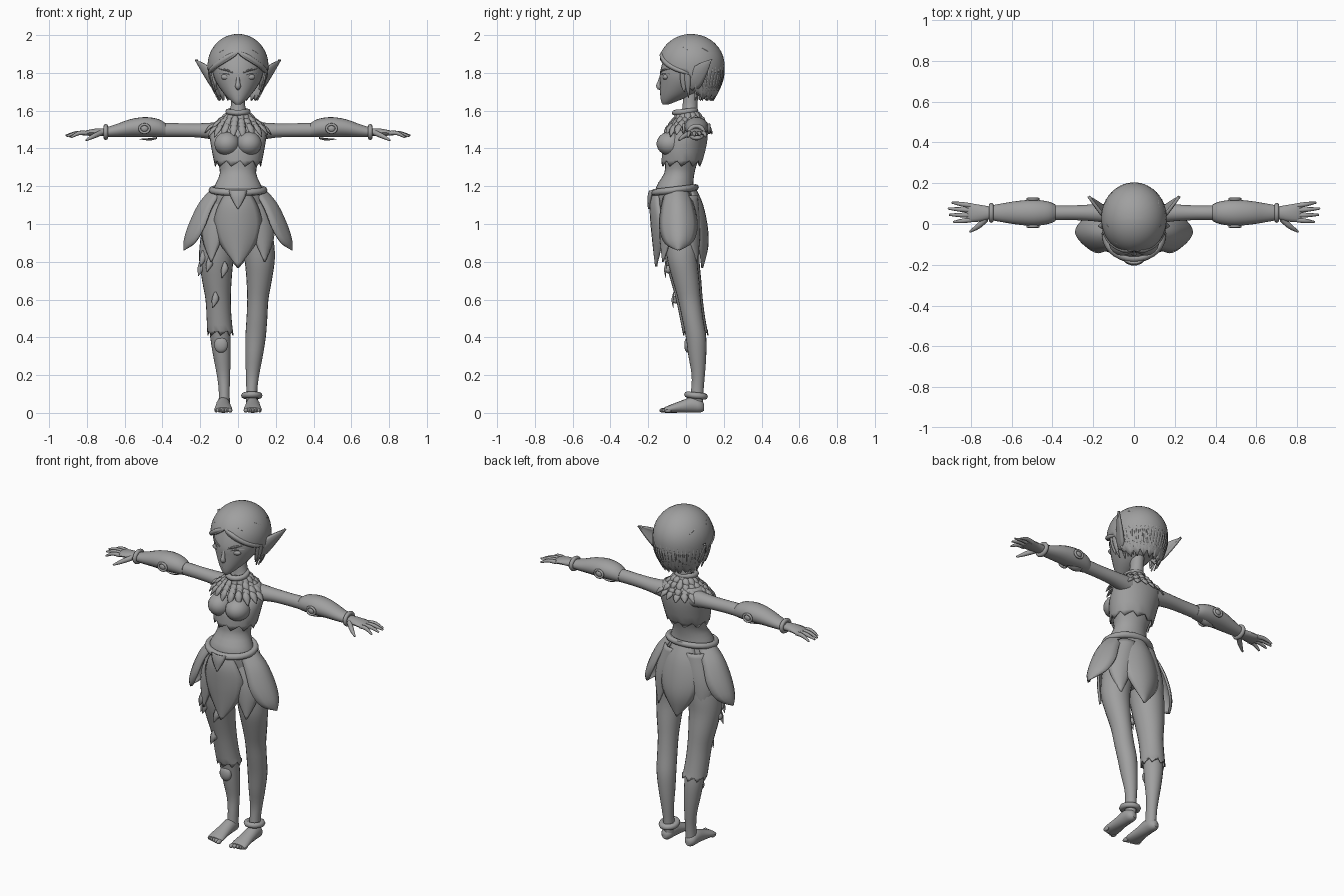
import bpy, bmesh, math, random
from mathutils import Vector, Matrix

if "Cube" in bpy.data.objects:
    bpy.data.objects.remove(bpy.data.objects["Cube"])

random.seed(4)
grey = bpy.data.materials.new("plain_grey")
grey.diffuse_color = (0.35, 0.35, 0.35, 1)
grey.use_nodes = True
grey.node_tree.nodes["Principled BSDF"].inputs["Base Color"].default_value = grey.diffuse_color


def finish(name, bm, thick=0.0, angle=50):
    """Turn a bmesh into a named, smooth object."""
    bmesh.ops.remove_doubles(bm, verts=bm.verts, dist=0.0002)
    bmesh.ops.recalc_face_normals(bm, faces=bm.faces)
    me = bpy.data.meshes.new(name)
    bm.to_mesh(me)
    bm.free()
    ob = bpy.data.objects.new(name, me)
    bpy.context.collection.objects.link(ob)
    me.materials.append(grey)
    bpy.context.view_layer.objects.active = ob
    ob.select_set(True)
    bpy.ops.object.shade_smooth_by_angle(angle=math.radians(angle))
    ob.select_set(False)
    if thick:
        mod = ob.modifiers.new("thickness", 'SOLIDIFY')
        mod.thickness, mod.offset = thick, 0
    return ob


def smooth(rows, n=3):
    """Catmull-Rom interpolation of tuples."""
    out = []
    for i in range(len(rows) - 1):
        a, b, c, d = rows[max(i - 1, 0)], rows[i], rows[i + 1], rows[min(i + 2, len(rows) - 1)]
        for k in range(n):
            t = k / n
            out.append(tuple(q + 0.5 * t * (r - p + t * (2 * p - 5 * q + 4 * r - s + t * (3 * (q - r) + s - p)))
                             for p, q, r, s in zip(a, b, c, d)))
    return out + [rows[-1]]


def skin(bm, rings, closed=True, cap=True):
    vs = [[bm.verts.new(p) for p in r] for r in rings]
    m = len(rings[0])
    for r, s in zip(vs, vs[1:]):
        for i in range(m if closed else m - 1):
            j = (i + 1) % m
            bm.faces.new((r[i], r[j], s[j], s[i]))
    if cap:
        bm.faces.new(vs[0])
        bm.faces.new(vs[-1])


def loft(bm, rows, axis='z', seg=20, jag=0.0, cap=True, grow=0.0):
    """Elliptical sections (t, c1, c2, r1, r2) along an axis; jag tears the last ring."""
    rings = []
    rows = smooth(rows)
    for k, (t, c1, c2, r1, r2) in enumerate(rows):
        ring = []
        for i in range(seg):
            a = 2 * math.pi * i / seg
            u, v = c1 + (r1 + grow) * math.cos(a), c2 + (r2 + grow) * math.sin(a)
            w = t + (jag * (i % 3) / 2 if k == len(rows) - 1 else 0)
            ring.append({'z': (u, v, w), 'x': (w, u, v), 'y': (u, w, v)}[axis])
        rings.append(ring)
    skin(bm, rings, cap=cap)


def tube(bm, pts, seg=8):
    """Tapered tube through (x, y, z, r) points."""
    pts = smooth(pts)
    span = Vector(pts[-1][:3]) - Vector(pts[0][:3])
    ref = Vector((0, 0, 0))
    ref[min(range(3), key=lambda i: abs(span[i]))] = 1
    rings = []
    for i, p in enumerate(pts):
        d = Vector(pts[min(i + 1, len(pts) - 1)][:3]) - Vector(pts[max(i - 1, 0)][:3])
        u = d.cross(ref).normalized()
        v = d.cross(u).normalized()
        rings.append([Vector(p[:3]) + p[3] * (u * math.cos(2 * math.pi * k / seg) + v * math.sin(2 * math.pi * k / seg))
                      for k in range(seg)])
    skin(bm, rings)


def petal(bm, rows, across, out, bulge=0.5, cols=6, n=4):
    """Curved leaf through (x, y, z, half width) rows."""
    across, out = Vector(across).normalized(), Vector(out).normalized()
    rings = []
    for x, y, z, w in smooth(rows, n):
        w = max(w, 0.0005)
        rings.append([Vector((x, y, z)) + across * w * u - out * bulge * w * u * u
                      for u in (2 * i / cols - 1 for i in range(cols + 1))])
    skin(bm, rings, closed=False, cap=False)


def ball(bm, c, r, seg=14):
    m = Matrix.Translation(c) @ Matrix.Diagonal((*r, 1))
    bmesh.ops.create_uvsphere(bm, u_segments=seg, v_segments=seg // 2 + 2, radius=1, matrix=m)


def ring(bm, c, r1, r2, tube_r, axis='z', tilt=0.0):
    """Elliptical band around an axis."""
    rings = []
    for i in range(29):
        a = 2 * math.pi * i / 28
        row = []
        for k in range(8):
            b = math.pi * k / 4
            e = tube_r * math.cos(b)
            u, v, w = (r1 + e) * math.cos(a), (r2 + e) * math.sin(a), tube_r * math.sin(b)
            w += tilt * v
            row.append(Vector(c) + Vector({'z': (u, v, w), 'x': (w, u, v), 'y': (u, w, v)}[axis]))
        rings.append(row)
    skin(bm, rings, cap=False)


new = bmesh.new

# Body and neck
body = [(1.72, 0, .03, .038, .04), (1.61, 0, .02, .04, .04), (1.56, 0, .025, .085, .055), (1.50, 0, .03, .135, .075),
        (1.42, 0, .0, .13, .098), (1.34, 0, -.022, .112, .088), (1.27, 0, -.035, .096, .08),
        (1.19, 0, -.06, .128, .1), (1.10, 0, -.045, .15, .108), (1.0, 0, -.03, .15, .1), (.9, 0, -.02, .09, .07)]
bm = new(); loft(bm, body, seg=28); finish("torso", bm)

# Cropped top with a torn hem
bm = new()
loft(bm, [(1.55, 0, .025, .1, .06), (1.50, 0, .03, .14, .075), (1.42, 0, -.005, .134, .105),
          (1.305, 0, -.025, .112, .095)], seg=30, jag=.03, cap=False, grow=.007)
finish("cropped_top", bm, .006)
bm = new()
for s in (-1, 1):
    ball(bm, (s * .058, -.082, 1.425), (.068, .074, .064), 18)
finish("bust", bm)

# Head and face
bm = new()
loft(bm, [(1.632, 0, -.108, .012, .014), (1.65, 0, -.09, .035, .042), (1.69, 0, -.045, .075, .092),
          (1.75, 0, -.005, .116, .133), (1.80, 0, .012, .134, .15), (1.86, 0, .03, .14, .152),
          (1.92, 0, .038, .122, .13), (1.975, 0, .04, .06, .07)], seg=28)
finish("head", bm)
bm = new()
tube(bm, [(0, -.128, 1.79, .008), (0, -.14, 1.75, .011), (0, -.143, 1.727, .015), (0, -.13, 1.715, .008)])
ball(bm, (0, -.125, 1.682), (.022, .012, .006))
ball(bm, (0, -.121, 1.672), (.017, .011, .006))
finish("nose_and_lips", bm)
bm, br = new(), new()
for s in (-1, 1):
    ball(bm, (s * .062, -.107, 1.778), (.03, .017, .016))
    tube(br, [(s * .025, -.136, 1.80, .003), (s * .06, -.126, 1.815, .006), (s * .1, -.088, 1.822, .003)], 6)
    tube(br, [(s * .03, -.128, 1.782, .003), (s * .06, -.121, 1.797, .005), (s * .1, -.084, 1.795, .003)], 6)
finish("eyes", bm); finish("brows_and_lids", br)

# Long pointed ears
bm = new()
for s in (-1, 1):
    petal(bm, [(s * .118, .01, 1.735, .03), (s * .145, .035, 1.765, .05), (s * .185, .085, 1.82, .032),
               (s * .222, .135, 1.87, 0)], (s * .1, .6, -.8), (s * .8, -.5, 0), .35)
finish("ears", bm, .014)


# Hair cap, long at the back and parted at the front
def hair_point(a, z):
    """a = 0 at the front, pi at the back."""
    if z >= 1.84:
        r = math.sqrt(max(0, 1 - ((z - 1.84) / .16) ** 2))
    else:
        r = 1 - .28 * ((1.84 - z) / .17) ** 2
    return Vector((.155 * r * math.sin(a), .028 - .17 * r * math.cos(a), z))


def hair_edge(a):
    f = abs(math.atan2(math.sin(a), math.cos(a)))
    if f < 1.1:
        return 1.905 - .10 * (f / 1.1) ** .8
    return 1.805 - .115 * min(1, max(0, (f - 1.45) / .45))


bm = new()
N = 60
rings = []
for k in range(15):
    row = []
    for i in range(N):
        a = 2 * math.pi * i / N
        e = hair_edge(a) - (.018 * (i % 3) if N * .27 < i < N * .73 else 0)
        row.append(hair_point(a, 2 + (e - 2) * (1 - math.cos(math.pi / 2 * k / 14))))
    rings.append(row)
skin(bm, rings, cap=False)
finish("hair_cap", bm, .012)

# Loose locks, fringe sweeps and crown strands
bm = new()
for i in range(21):
    a = math.pi * (.57 + .86 * i / 20)
    lo = 1.665 + random.uniform(-.01, .03)
    rows = [(*hair_point(a, z), w) for z, w in ((1.88, .004), (1.80, .016), (1.73, .015), (lo, 0))]
    petal(bm, rows, (math.cos(a), math.sin(a), 0), (math.sin(a), -math.cos(a), 0), -.3, 4)
for s in (-1, 1):
    for a, lo in ((1.3, 1.70), (1.45, 1.67), (1.75, 1.655)):
        rows = [(*hair_point(s * a, z), w) for z, w in ((1.84, .006), (1.78, .014), (1.73, .011), (lo, 0))]
        petal(bm, rows, (0, 1, 0), (s, 0, 0), .3, 4)
finish("hair_locks", bm, .008)
bm = new()
for s in (-1, 1):
    tube(bm, [(*hair_point(s * a, z), r) for a, z, r in
              ((.0, 1.91, .006), (.35, 1.885, .014), (.8, 1.842, .014), (1.25, 1.81, .012), (1.7, 1.79, .005))])
    for z0, a0 in ((1.945, .25), (1.96, .9), (1.95, 1.7)):
        tube(bm, [(*hair_point(s * (a0 + .28 * k), z0 - .022 * k), (.001, .006, .006, .001)[k]) for k in range(4)], 6)
finish("hair_sweeps", bm)

# Feather collar in rows with a band at the neck
bm = new()
for k in range(4):
    n = 14 + 2 * k
    for i in range(n):
        a = 2 * math.pi * (i + .5 * (k % 2)) / n
        c, s = math.cos(a), math.sin(a)
        rx, ry, z = .045 + .027 * k, .045 + .017 * k, 1.592 - .022 * k + random.uniform(-.006, .006)
        drop = .045 + .03 * max(0, -s)
        y0 = .01
        petal(bm, [(rx * c, y0 + ry * s, z, .008), ((rx + .03) * c, y0 + (ry + .024) * s, z - drop * .3, .02),
                   ((rx + .05) * c, y0 + (ry + .034) * s, z - drop, 0)], (-s, c, 0), (c, s, 1), .5, 4, 3)
finish("feather_collar", bm, .006)
bm = new(); ring(bm, (0, -.005, 1.595), .052, .055, .015, tilt=.1); finish("neck_band", bm)

# Arms, guards, wrist bands and hands
arm, guard, stud, band, hand = new(), new(), new(), new(), new()
for s in (-1, 1):
    loft(arm, [(s * x, *r) for x, *r in ((.09, .05, 1.49, .05, .05), (.2, .055, 1.495, .041, .038),
               (.3, .055, 1.497, .036, .036), (.42, .055, 1.497, .036, .036), (.71, .055, 1.485, .03, .024))], 'x')
    loft(guard, [(s * x, *r) for x, *r in ((.385, .055, 1.498, .04, .036), (.42, .055, 1.508, .055, .047),
                 (.49, .055, 1.513, .064, .053), (.57, .055, 1.508, .058, .047), (.64, .055, 1.495, .047, .035),
                 (.69, .055, 1.487, .038, .027))], 'x')
    for y in (-.012, .122):
        ring(stud, (s * .495, y, 1.505), .026, .022, .007, 'y')
        ball(stud, (s * .495, y, 1.505), (.02, .009, .016))
    petal(stud, [(s * .43, .055, 1.45, .02), (s * .47, .055, 1.442, .025), (s * .53, .055, 1.45, 0)], (0, 1, 0), (0, 0, -1))
    ring(band, (s * .7, .055, 1.487), .037, .031, .012, 'x')
    loft(hand, [(s * x, *r) for x, *r in ((.69, .055, 1.485, .028, .022), (.75, .053, 1.486, .04, .02),
                (.80, .055, 1.482, .046, .015), (.822, .055, 1.478, .042, .009))], 'x', 14)
    for y0, x1, y1, z1 in ((.09, .893, .105, 1.462), (.067, .912, .076, 1.468), (.043, .906, .045, 1.465), (.02, .885, .01, 1.458)):
        tube(hand, [(s * .80, y0, 1.481, .012), (s * (x1 + .8) / 2, (y0 + y1) / 2, 1.481, .011), (s * x1, y1, z1, .005)])
    tube(hand, [(s * .725, .025, 1.483, .015), (s * .765, -.012, 1.465, .013), (s * .805, -.038, 1.443, .005)])
finish("arms", arm); finish("forearm_guards", guard); finish("guard_studs", stud)
finish("wrist_bands", band); finish("hands", hand)

# Legs, feet and toes
LEG = [(.97, .09, -.025, .09, .09), (.88, .108, -.022, .085, .085), (.80, .115, -.018, .079, .079),
       (.70, .112, 0, .067, .07), (.60, .105, .018, .056, .06), (.50, .10, .035, .055, .056), (.40, .093, .053, .054, .054),
       (.30, .085, .06, .046, .047), (.20, .077, .065, .035, .035), (.12, .073, .06, .029, .033), (.04, .073, .055, .03, .035)]
leg, foot = new(), new()
for s in (-1, 1):
    loft(leg, [(z, s * x, *r) for z, x, *r in LEG])
    fx = s * .078
    loft(foot, [(.096, fx, .03, .014, .018), (.075, fx, .036, .032, .034), (.03, fx, .042, .037, .041),
                (-.03, fx, .032, .041, .031), (-.09, fx, .02, .048, .02), (-.115, fx, .015, .044, .014)], 'y', 16)
    for k in range(5):
        ball(foot, (fx + s * (-.036 + .0185 * k), -.12 + .006 * k, .0135), (.0125 - .001 * k, .022, .0125), 10)
finish("legs", leg); finish("feet", foot)
bm = new(); ring(bm, (.073, .053, .092), .04, .046, .017, tilt=-.1); finish("ankle_band", bm)

# Torn legging with hanging knobs, and a knee wrap
bm = new()
loft(bm, [(z, -x, *r) for z, x, *r in LEG[:6]] + [(.41, -.093, .052, .058, .056)], jag=.028, seg=24, cap=False, grow=.008)
finish("torn_legging", bm, .006)
bm = new()
ball(bm, (-.09, .01, .36), (.036, .018, .04))
for x, y, z in ((-.195, -.04, .77), (-.185, -.07, .82), (-.07, -.095, .76), (-.12, -.055, .60), (-.15, -.09, .79)):
    ball(bm, (x, y, z), (.016, .016, .02), 10)
    petal(bm, [(x, y - .01, z + .04, .004), (x, y - .02, z, .018), (x - .015, y - .012, z - .045, 0)], (1, 0, 0), (0, -1, 0), .5, 4)
finish("legging_knobs", bm, .003)

# Petal skirt
bm = new()
petal(bm, [(0, -.168, 1.18, .05), (0, -.186, 1.10, .10), (0, -.182, 1.0, .125), (0, -.172, .90, .095),
           (0, -.158, .775, 0)], (1, 0, 0), (0, -1, 0), .45, 8)
petal(bm, [(0, .045, 1.19, .06), (0, .085, 1.10, .10), (0, .11, .98, .125), (0, .112, .88, .09),
           (0, .085, .768, 0)], (1, 0, 0), (0, 1, 0), .45, 8)
for s in (-1, 1):
    petal(bm, [(s * .135, -.05, 1.185, .06), (s * .20, -.045, 1.11, .085), (s * .25, -.04, 1.01, .098),
               (s * .28, -.038, .92, .07), (s * .283, -.04, .862, .0)], (0, 1, .05), (s * .9, 0, .35), .75, 8)
    for y, o, zl in ((-.12, -1, .80), (.055, 1, .80)):
        petal(bm, [(s * .09, y * .9, 1.15, .05), (s * .13, y + o * .005, 1.02, .07), (s * .145, y + o * .005, .92, .055),
                   (s * .14, y, zl, 0)], (1, -s * o * .5, 0), (s * .5, o, 0), .4)
finish("petal_skirt", bm, .012)

# Belt and its pointed pendant
bm = new(); ring(bm, (0, -.06, 1.18), .138, .11, .018, tilt=.12); finish("belt", bm)
bm = new()
petal(bm, [(0, -.19, 1.175, .045), (0, -.198, 1.14, .035), (0, -.196, 1.08, 0)], (1, 0, 0), (0, -1, 0), .3)
finish("belt_pendant", bm, .012)
